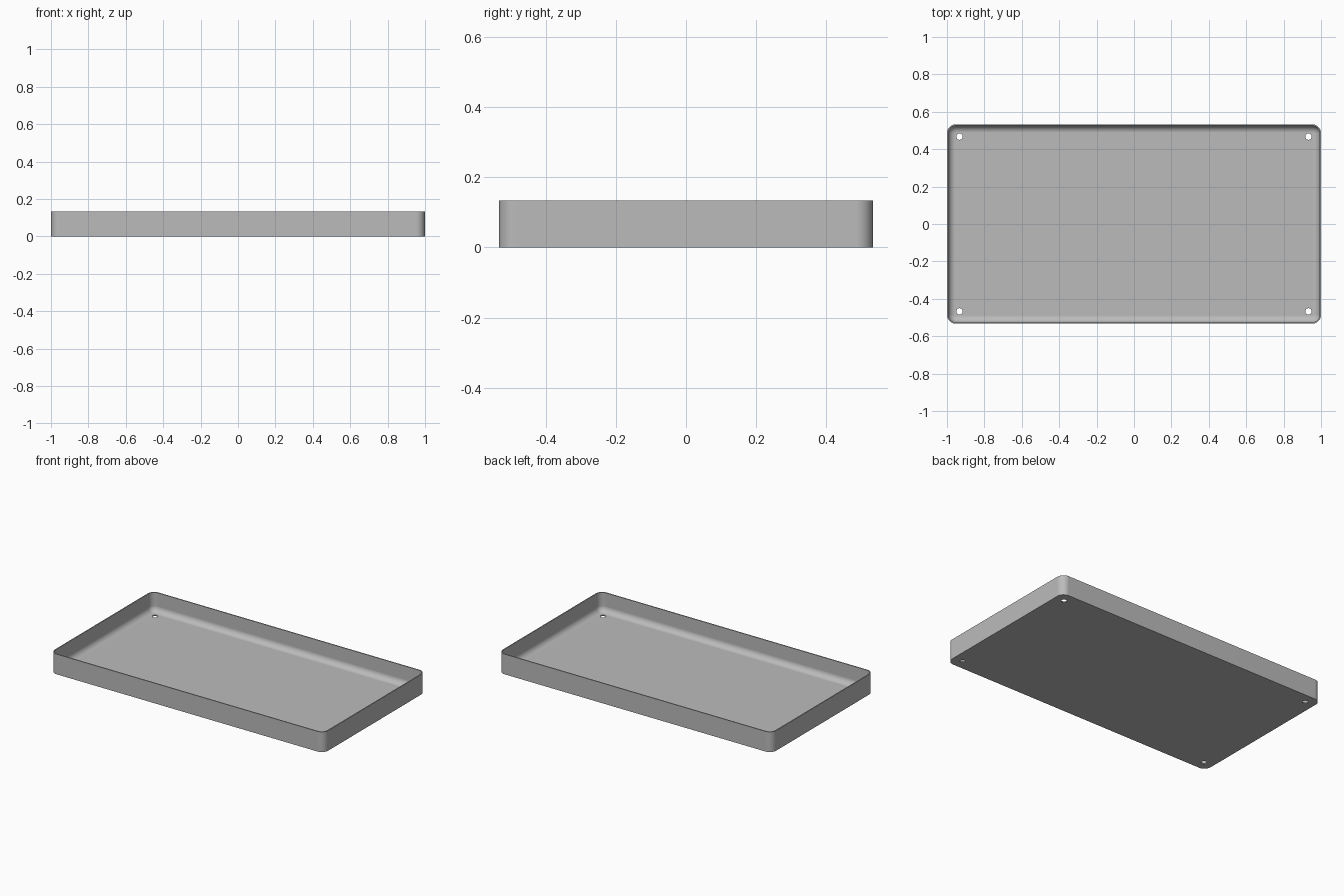
import bpy
import bmesh
from math import cos, sin, pi, radians

if "Cube" in bpy.data.objects:
    bpy.data.objects.remove(bpy.data.objects["Cube"])

HALF_X, HALF_Y, HEIGHT = 1.0, 0.533, 0.133
WALL = 0.007      # wall and floor thickness
CORNER = 0.048    # outer corner radius
FILLET = 0.038    # inner radius between floor and walls
STEPS = 10        # segments per rounded corner

grey = bpy.data.materials.new("plain grey")
grey.use_nodes = True
colour = (0.5, 0.5, 0.5, 1)
grey.diffuse_color = colour
grey.node_tree.nodes["Principled BSDF"].inputs["Base Color"].default_value = colour


def rounded_ring(bm, inset, z):
    """Rounded rectangle of vertices, shrunk inward by inset."""
    cx, cy, r = HALF_X - CORNER, HALF_Y - CORNER, CORNER - inset
    verts = []
    for quarter, (sx, sy) in enumerate([(1, 1), (-1, 1), (-1, -1), (1, -1)]):
        for i in range(STEPS + 1):
            a = (quarter + i / STEPS) * pi / 2
            verts.append(bm.verts.new((sx * cx + r * cos(a), sy * cy + r * sin(a), z)))
    return verts


# Tray shell: underside, outer wall, rim, inner wall, fillet, floor
bm = bmesh.new()
section = [(0, 0), (0, HEIGHT), (WALL, HEIGHT)]
for i in range(STEPS + 1):
    a = i / STEPS * pi / 2
    section.append((WALL + FILLET * (1 - cos(a)), WALL + FILLET * (1 - sin(a))))
rings = [rounded_ring(bm, inset, z) for inset, z in section]
count = len(rings[0])
for low, high in zip(rings, rings[1:]):
    for i in range(count):
        j = (i + 1) % count
        bm.faces.new((low[i], low[j], high[j], high[i]))
bm.faces.new(rings[0][::-1])
bm.faces.new(rings[-1])
bmesh.ops.recalc_face_normals(bm, faces=bm.faces)
mesh = bpy.data.meshes.new("tray")
bm.to_mesh(mesh)
bm.free()
mesh.materials.append(grey)
tray = bpy.data.objects.new("tray", mesh)
bpy.context.collection.objects.link(tray)

# Cutter for the four corner holes
bm = bmesh.new()
for sx in (-1, 1):
    for sy in (-1, 1):
        hole = bmesh.ops.create_cone(bm, cap_ends=True, segments=32,
                                     radius1=0.017, radius2=0.017, depth=0.06)
        bmesh.ops.translate(bm, verts=hole["verts"], vec=(sx * 0.933, sy * 0.467, 0))
cut_mesh = bpy.data.meshes.new("hole_cutter")
bm.to_mesh(cut_mesh)
bm.free()
cut_mesh.materials.append(grey)
cutter = bpy.data.objects.new("hole_cutter", cut_mesh)
bpy.context.collection.objects.link(cutter)
cutter.hide_render = True

boolean = tray.modifiers.new("corner holes", "BOOLEAN")
boolean.operation = "DIFFERENCE"
boolean.solver = "EXACT"
boolean.object = cutter

# Apply the holes, then smooth the rounded parts
bpy.ops.object.select_all(action="DESELECT")
tray.select_set(True)
bpy.context.view_layer.objects.active = tray
bpy.ops.object.modifier_apply(modifier=boolean.name)
bpy.data.objects.remove(cutter)
bpy.ops.object.shade_smooth_by_angle(angle=radians(35))
weighted = tray.modifiers.new("flat floor shading", "WEIGHTED_NORMAL")
weighted.keep_sharp = True
